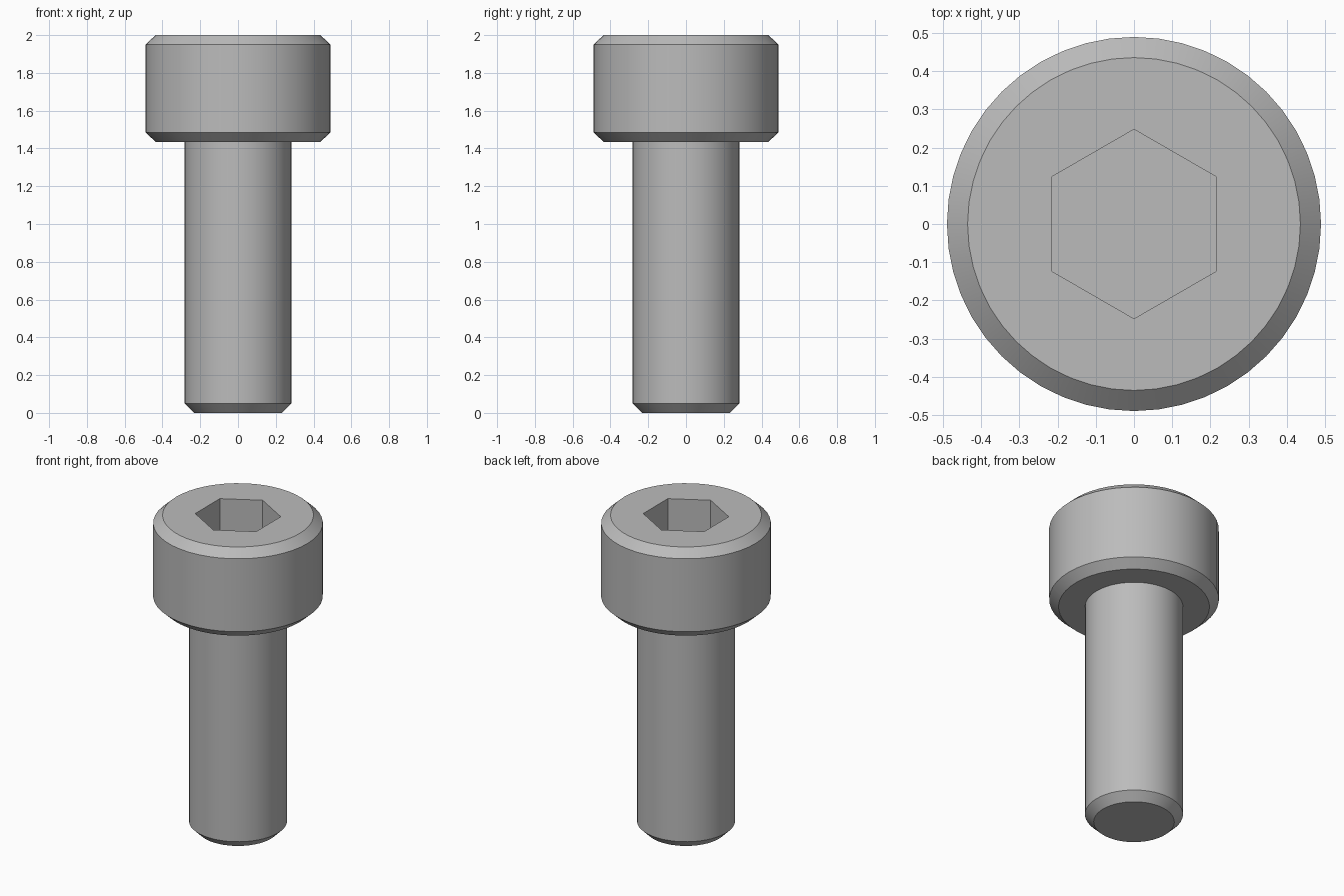
import bpy
import bmesh
from math import radians
from mathutils import Matrix

cube = bpy.data.objects.get("Cube")
if cube:
    bpy.data.objects.remove(cube, do_unlink=True)

SIDES = 48
CHAMFER = 0.05
HEAD_R, SHANK_R = 0.49, 0.283
HEAD_Z, TOP_Z = 1.435, 2.0
SOCKET_R, SOCKET_DEPTH = 0.248, 0.29

# Plain grey steel
steel = bpy.data.materials.new("grey steel")
steel.use_nodes = True
colour = (0.5, 0.5, 0.5, 1)
steel.diffuse_color = colour
steel.node_tree.nodes["Principled BSDF"].inputs["Base Color"].default_value = colour


def add_object(name, bm):
    bmesh.ops.recalc_face_normals(bm, faces=bm.faces[:])
    mesh = bpy.data.meshes.new(name)
    bm.to_mesh(mesh)
    bm.free()
    mesh.materials.append(steel)
    obj = bpy.data.objects.new(name, mesh)
    bpy.context.collection.objects.link(obj)
    return obj


def lathe(name, profile):
    """Revolve (radius, height) points around z and cap both ends."""
    bm = bmesh.new()
    verts = [bm.verts.new((r, 0, z)) for r, z in profile]
    edges = [bm.edges.new(pair) for pair in zip(verts, verts[1:])]
    bmesh.ops.spin(bm, geom=verts + edges, cent=(0, 0, 0), axis=(0, 0, 1),
                   angle=radians(360), steps=SIDES, use_merge=True)
    bmesh.ops.remove_doubles(bm, verts=bm.verts[:], dist=0.0001)
    rims = [e for e in bm.edges if e.is_boundary]
    bmesh.ops.holes_fill(bm, edges=rims, sides=0)
    return add_object(name, bm)


# Chamfered shank and chamfered cylindrical head
bolt = lathe("socket_head_bolt", [
    (SHANK_R - CHAMFER, 0),
    (SHANK_R, CHAMFER),
    (SHANK_R, HEAD_Z),
    (HEAD_R - CHAMFER - 0.004, HEAD_Z),
    (HEAD_R, HEAD_Z + CHAMFER),
    (HEAD_R, TOP_Z - CHAMFER),
    (HEAD_R - CHAMFER - 0.004, TOP_Z),
])

# Hexagonal socket, corners toward front and back
bm = bmesh.new()
bmesh.ops.create_cone(bm, cap_ends=True, segments=6, radius1=SOCKET_R,
                      radius2=SOCKET_R, depth=SOCKET_DEPTH * 2)
corner = max(bm.verts, key=lambda v: v.co.y).co
if corner.y < SOCKET_R * 0.95:
    bmesh.ops.rotate(bm, verts=bm.verts[:], matrix=Matrix.Rotation(radians(30), 3, "Z"))
bmesh.ops.translate(bm, verts=bm.verts[:], vec=(0, 0, TOP_Z))
cutter = add_object("socket_cutter", bm)
cutter.hide_render = True

bpy.ops.object.select_all(action="DESELECT")
bpy.context.view_layer.objects.active = bolt
bolt.select_set(True)
cut = bolt.modifiers.new("socket", "BOOLEAN")
cut.operation = "DIFFERENCE"
cut.solver = "EXACT"
cut.object = cutter
bpy.ops.object.modifier_apply(modifier=cut.name)
bpy.data.objects.remove(cutter, do_unlink=True)

# Round sides smooth, chamfers and socket crisp
bpy.ops.object.shade_smooth_by_angle(angle=radians(30))
